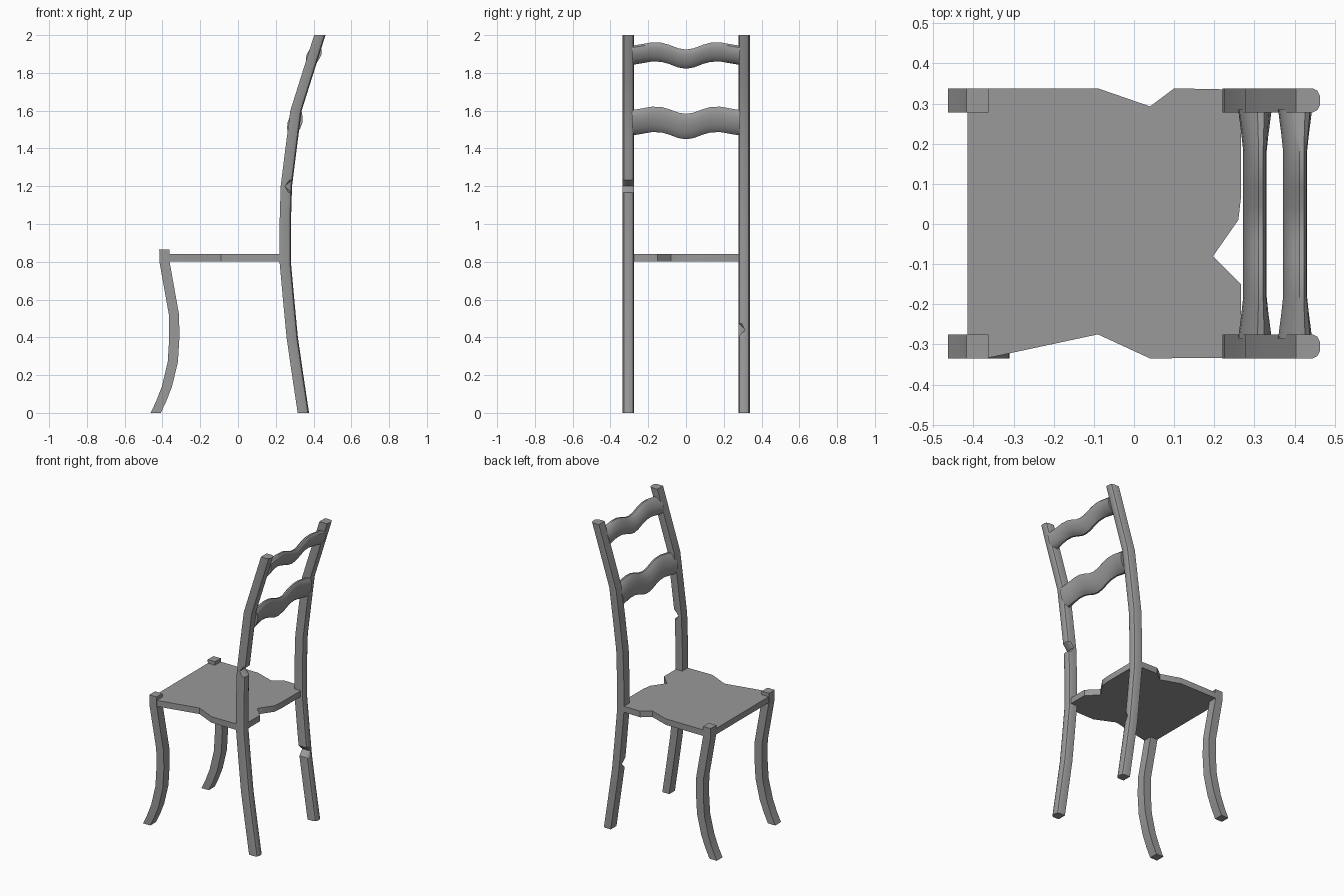
import bpy, math

if "Cube" in bpy.data.objects:
    bpy.data.objects.remove(bpy.data.objects["Cube"], do_unlink=True)

GREY = (0.32, 0.32, 0.32, 1)
paint = bpy.data.materials.new("plain_grey")
paint.use_nodes = True
paint.diffuse_color = GREY
paint.node_tree.nodes["Principled BSDF"].inputs["Base Color"].default_value = GREY


def loft(name, rings):
    """Join rings of equal point count into a capped solid."""
    n = len(rings[0])
    verts = [p for ring in rings for p in ring]
    faces = [(r * n + i, r * n + (i + 1) % n, (r + 1) * n + (i + 1) % n, (r + 1) * n + i)
             for r in range(len(rings) - 1) for i in range(n)]
    faces += [tuple(reversed(range(n))), tuple(range(len(verts) - n, len(verts)))]
    mesh = bpy.data.meshes.new(name)
    mesh.from_pydata(verts, [], faces)
    mesh.materials.append(paint)
    obj = bpy.data.objects.new(name, mesh)
    bpy.context.collection.objects.link(obj)
    bpy.ops.object.select_all(action='DESELECT')
    bpy.context.view_layer.objects.active = obj
    obj.select_set(True)
    bpy.ops.object.mode_set(mode='EDIT')
    bpy.ops.mesh.select_all(action='SELECT')
    bpy.ops.mesh.normals_make_consistent(inside=False)
    bpy.ops.object.mode_set(mode='OBJECT')
    bpy.ops.object.shade_smooth_by_angle(angle=math.radians(32))
    return obj


def path_x(path, z):
    """Interpolate x at height z along a list of (z, x) points."""
    for (z0, x0), (z1, x1) in zip(path, path[1:]):
        if z0 <= z <= z1:
            return x0 + (x1 - x0) * (z - z0) / (z1 - z0)
    return path[-1][1]


def upright(name, path, section, y, notch=None):
    """Sweep a level section up a path; notch = (height, clamp function)."""
    heights = [z for z, x in path]
    if notch:
        heights = sorted(set(heights) - {notch[0]} | {notch[0] + d for d in (-0.033, 0, 0.033)})
    rings = []
    for z in heights:
        pts = [notch[1](p) for p in section] if notch and z == notch[0] else section
        rings.append([(path_x(path, z) + u, y + v, z) for u, v in pts])
    return loft(name, rings)


# Rear posts: square towards the seat, rounded behind, each with one chip
h = 0.03
post_section = [(-h, -h), (0.012, -h), (0.024, -0.024), (h, -0.012),
                (h, 0.012), (0.024, 0.024), (0.012, h), (-h, h)]
post_path = [(0, 0.346), (0.2, 0.316), (0.4, 0.287), (0.6, 0.268), (0.8, 0.250),
             (1.0, 0.250), (1.2, 0.256), (1.4, 0.281), (1.6, 0.307), (1.8, 0.370), (2, 0.433)]
upright("rear_post_right", post_path, post_section, -0.305,
        (1.2, lambda p: (min(p[0], -0.008), p[1])))
upright("rear_post_left", post_path, post_section, 0.308,
        (0.44, lambda p: (p[0], max(p[1], 0.004))))

# Curved front legs with square section
leg_section = [(-0.027, -h), (0.027, -h), (0.027, h), (-0.027, h)]
leg_path = [(0, -0.436), (0.06, -0.407), (0.14, -0.376), (0.27, -0.345), (0.4, -0.337),
            (0.52, -0.339), (0.66, -0.364), (0.8, -0.389), (0.865, -0.390)]
for side, y in (("right", -0.305), ("left", 0.308)):
    upright("front_leg_" + side, leg_path, leg_section, y)

# Seat board with chipped edges
outline = [(-0.415, -0.335), (-0.37, -0.335), (-0.09, -0.275), (0.04, -0.335), (0.25, -0.333),
           (0.267, -0.27), (0.267, -0.15), (0.197, -0.08), (0.26, 0.01), (0.267, 0.07),
           (0.267, 0.27), (0.25, 0.335), (0.1, 0.338), (0.04, 0.293), (-0.09, 0.338),
           (-0.415, 0.338)]
loft("seat", [[(x, y, z) for x, y in outline] for z in (0.802, 0.842)])


def back_rail(name, middle, height, lean):
    """Wavy rail with a rounded section that thickens at both ends."""
    half = [(0, -0.017), (0.04, -0.011), (0.09, 0.008), (0.13, 0.019),
            (0.18, 0.021), (0.22, 0.014), (0.285, 0.003)]
    wave = [(-y, dz) for y, dz in reversed(half[1:])] + half
    rings = []
    for y, dz in wave:
        thick = 0.025 + 0.014 * min(1, max(0, (abs(y) - 0.19) / 0.09))
        ring = []
        for k in range(14):
            a = math.tau * k / 14
            v = math.sin(a) * height / 2
            x = path_x(post_path, middle) + 0.003 + thick * math.cos(a) + lean * v
            ring.append((x, y, middle + dz + v))
        rings.append(ring)
    return loft(name, rings)


back_rail("lower_back_rail", 1.533, 0.138, 0.22)
back_rail("upper_back_rail", 1.89, 0.104, 0.32)
